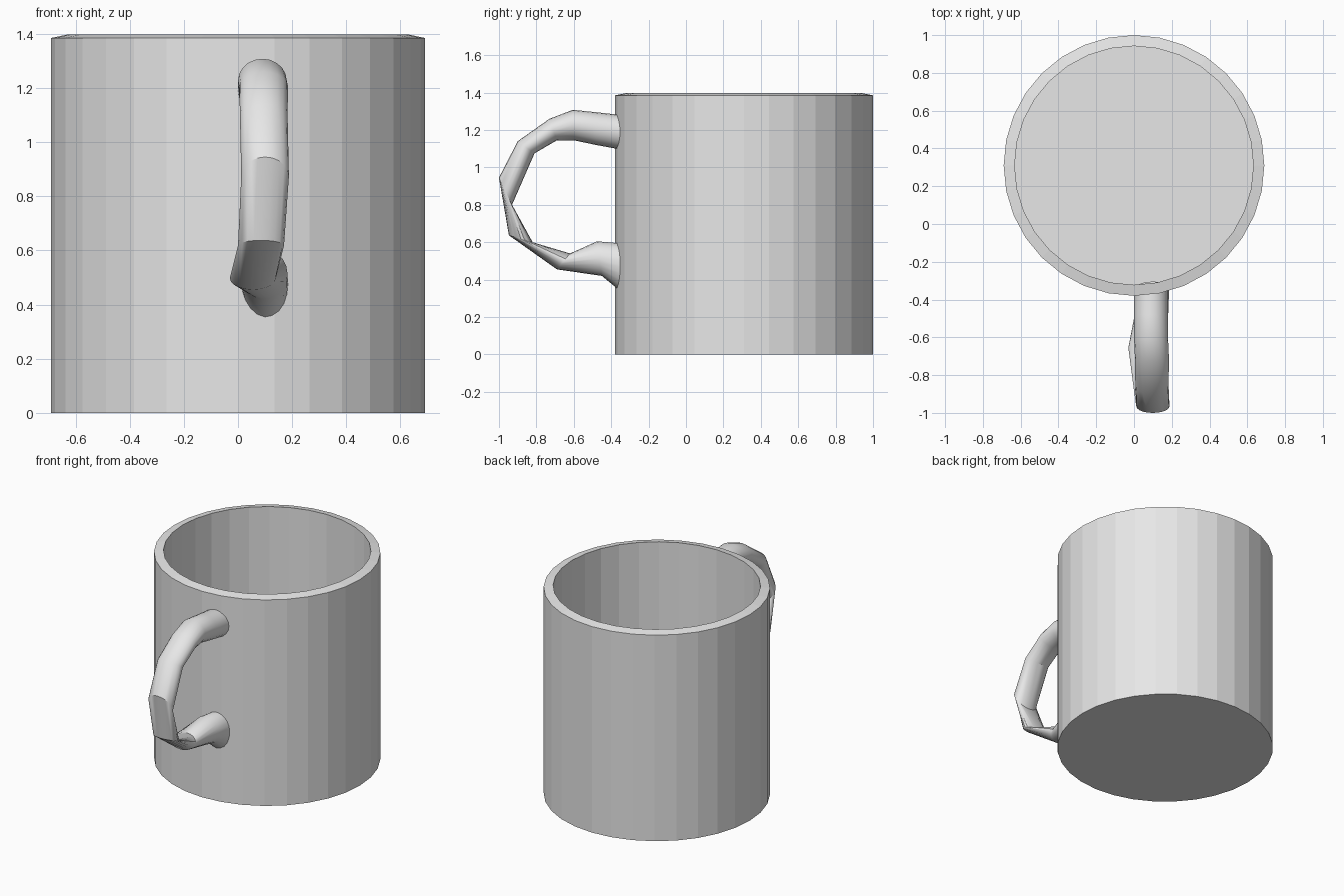
import bpy, bmesh, math
from mathutils import Vector

cube = bpy.data.objects.get("Cube")
if cube:
    bpy.data.objects.remove(cube, do_unlink=True)

# Single plain ceramic colour
GREY = (0.8, 0.8, 0.8, 1.0)
ceramic = bpy.data.materials.new("light_grey_ceramic")
ceramic.use_nodes = True
ceramic.diffuse_color = GREY
ceramic.node_tree.nodes["Principled BSDF"].inputs["Base Color"].default_value = GREY


def loft(name, rings):
    """Skin a list of equal-length rings and cap both ends."""
    bm = bmesh.new()
    loops = [[bm.verts.new(p) for p in ring] for ring in rings]
    n = len(loops[0])
    for a, b in zip(loops, loops[1:]):
        for i in range(n):
            j = (i + 1) % n
            bm.faces.new((a[i], a[j], b[j], b[i]))
    bm.faces.new(loops[0])
    bm.faces.new(loops[-1])
    bmesh.ops.recalc_face_normals(bm, faces=bm.faces)
    mesh = bpy.data.meshes.new(name)
    bm.to_mesh(mesh)
    bm.free()
    mesh.materials.append(ceramic)
    obj = bpy.data.objects.new(name, mesh)
    bpy.context.collection.objects.link(obj)
    return obj


def ellipse(centre, u, v, sides):
    turn = 2 * math.pi / sides
    return [centre + u * math.cos(i * turn) + v * math.sin(i * turn)
            for i in range(sides)]


# Cup body: outer wall, sloped rim, inner wall and floor
profile = [(0.69, 0), (0.69, 1.385), (0.632, 1.397), (0.632, 0.08)]
loft("cup_body", [ellipse(Vector((0, 0.31, z)), Vector((r, 0, 0)),
                          Vector((0, r, 0)), 32) for r, z in profile])

# Handle sections: outer (y, z), inner (y, z), centre x, half width
sections = [
    ((-0.345, 1.28), (-0.345, 1.095), 0.09, 0.09),
    ((-0.48, 1.295), (-0.48, 1.12), 0.09, 0.09),
    ((-0.605, 1.308), (-0.60, 1.145), 0.09, 0.09),
    ((-0.73, 1.26), (-0.69, 1.145), 0.095, 0.09),
    ((-0.90, 1.14), (-0.81, 1.075), 0.095, 0.088),
    ((-1.00, 0.945), (-0.93, 0.80), 0.10, 0.088),
    ((-0.947, 0.637), (-0.82, 0.60), 0.085, 0.085),
    ((-0.69, 0.455), (-0.62, 0.54), 0.055, 0.085),
    ((-0.45, 0.42), (-0.475, 0.605), 0.095, 0.088),
    ((-0.365, 0.35), (-0.305, 0.59), 0.10, 0.085),
]
rings = []
for outer, inner, x, half_width in sections:
    top, low = Vector((x, *outer)), Vector((x, *inner))
    rings.append(ellipse((top + low) / 2, (top - low) / 2,
                         Vector((half_width, 0, 0)), 20))
handle = loft("handle", rings)

bpy.ops.object.select_all(action="DESELECT")
handle.select_set(True)
bpy.context.view_layer.objects.active = handle
bpy.ops.object.shade_smooth_by_angle(angle=math.radians(35))
